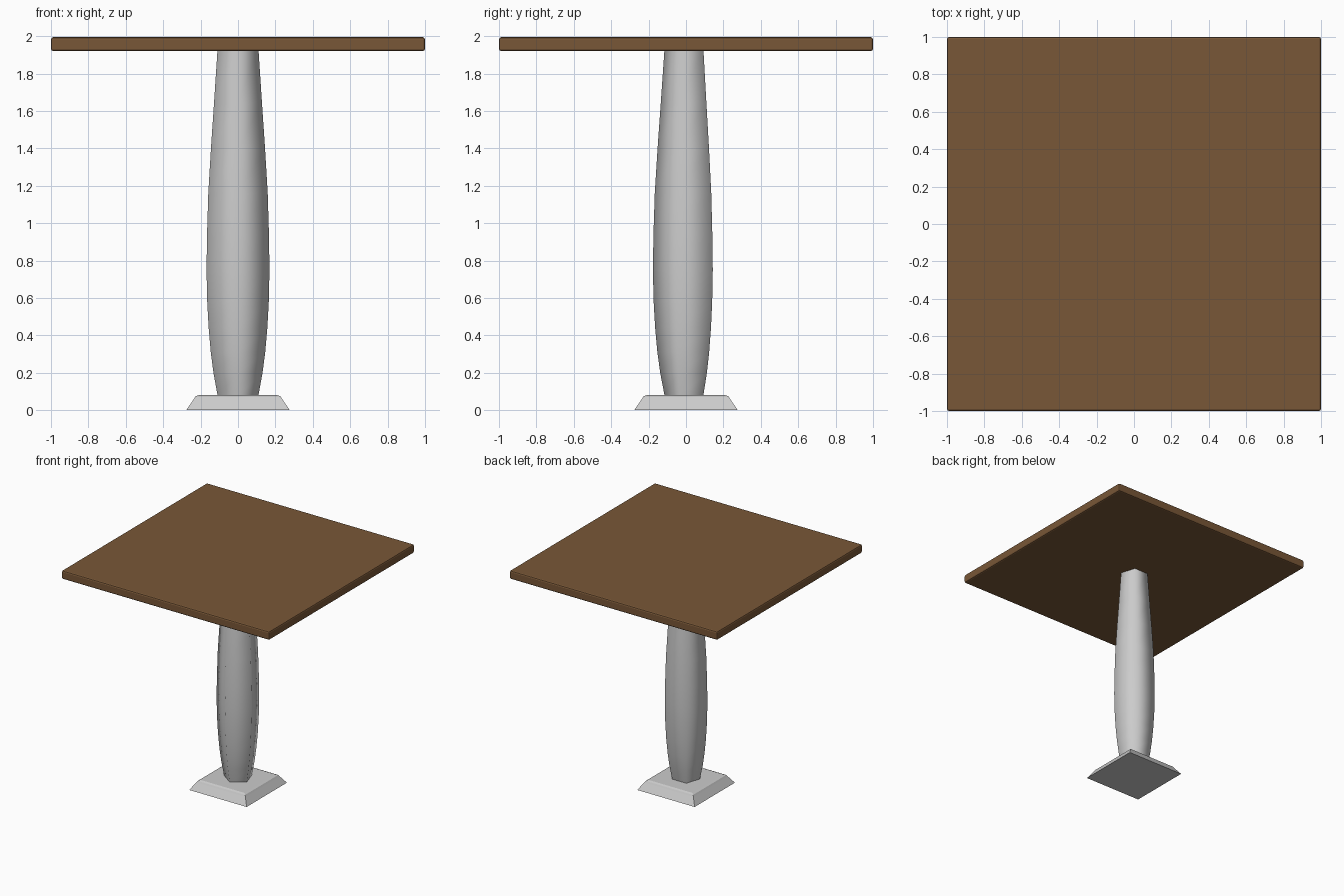
import bpy, bmesh, math

if "Cube" in bpy.data.objects:
    bpy.data.objects.remove(bpy.data.objects["Cube"])


def loft(name, rings, sides, turn):
    """Stack regular polygons given as (radius, height) and cap both ends."""
    bm = bmesh.new()
    loops = []
    for r, z in rings:
        loops.append([bm.verts.new((r * math.cos(turn + math.tau * i / sides),
                                    r * math.sin(turn + math.tau * i / sides), z))
                      for i in range(sides)])
    for a, b in zip(loops, loops[1:]):
        for i in range(sides):
            j = (i + 1) % sides
            bm.faces.new((a[i], a[j], b[j], b[i]))
    bm.faces.new(loops[0][::-1])
    bm.faces.new(loops[-1])
    mesh = bpy.data.meshes.new(name)
    bm.to_mesh(mesh)
    bm.free()
    obj = bpy.data.objects.new(name, mesh)
    bpy.context.collection.objects.link(obj)
    return obj


def smooth(obj, degrees):
    bpy.ops.object.select_all(action='DESELECT')
    obj.select_set(True)
    bpy.context.view_layer.objects.active = obj
    bpy.ops.object.shade_smooth_by_angle(angle=math.radians(degrees))


# Square foot: sloped sides with a softened upper rim
R2 = math.sqrt(2)
loft("foot", [(0.277 * R2, 0), (0.236 * R2, 0.06), (0.228 * R2, 0.073),
              (0.212 * R2, 0.08)], 4, math.pi / 4)

# Five-sided swelling column with a corner facing the front
column = loft("column", [(0.114, 0.075), (0.138, 0.2), (0.153, 0.31), (0.165, 0.44),
                         (0.173, 0.58), (0.177, 0.75), (0.174, 0.94), (0.167, 1.16),
                         (0.152, 1.4), (0.135, 1.64), (0.115, 1.93)], 5, -math.pi / 2)
smooth(column, 80)

# Square wooden top with eased edges
bpy.ops.mesh.primitive_cube_add(size=1, location=(0, 0, 1.957))
top = bpy.context.object
top.name = "table_top"
top.scale = (2, 2, 0.074)
bpy.ops.object.transform_apply(location=False, rotation=False, scale=True)
bevel = top.modifiers.new("eased_edges", 'BEVEL')
bevel.width = 0.012
bevel.segments = 2
wood = bpy.data.materials.new("brown_wood")
wood.diffuse_color = (0.19, 0.095, 0.038, 1)
wood.use_nodes = True
wood.node_tree.nodes["Principled BSDF"].inputs["Base Color"].default_value = wood.diffuse_color
top.data.materials.append(wood)
